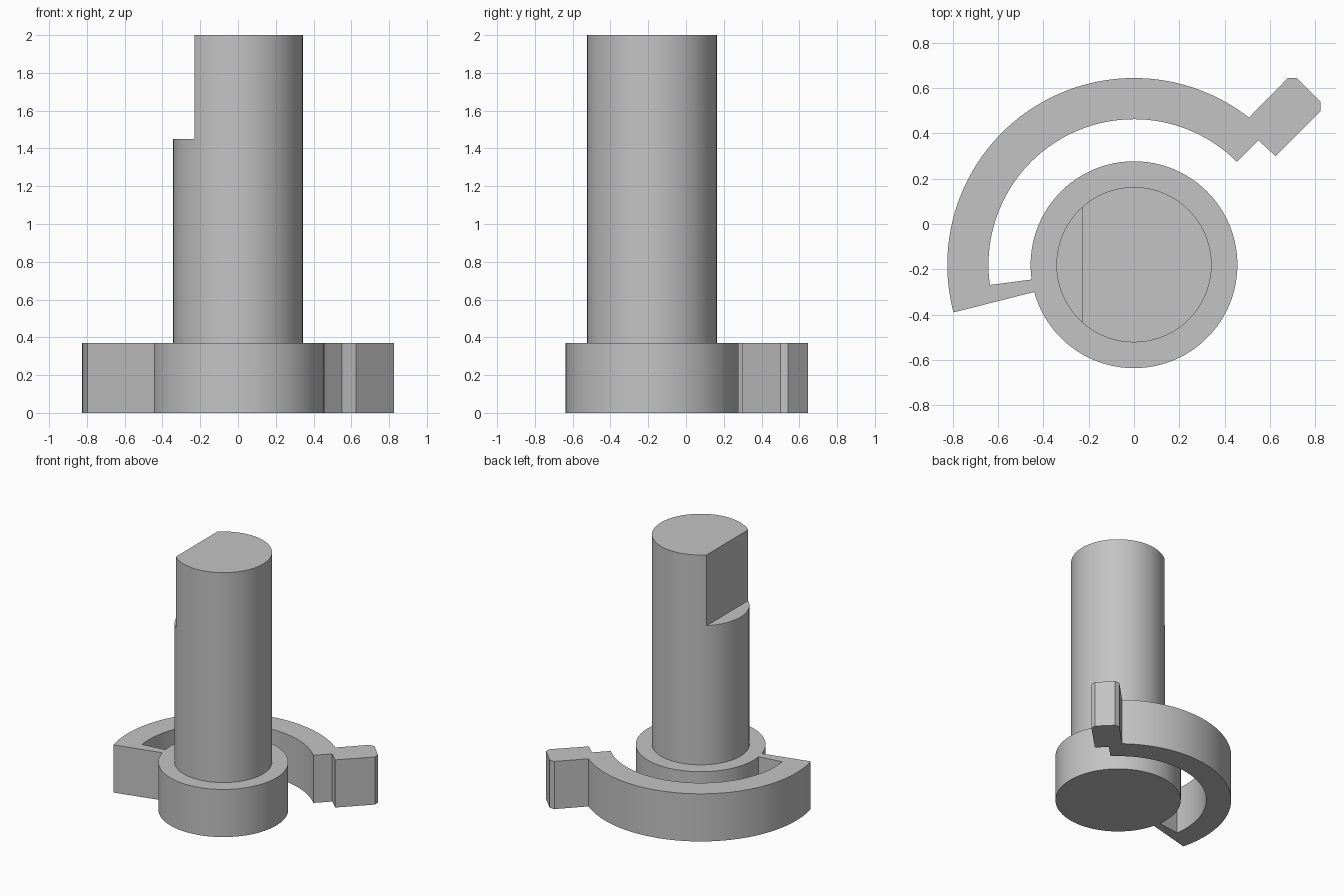
import bpy, bmesh
from math import radians, cos, sin, tau

cube = bpy.data.objects.get("Cube")
if cube:
    bpy.data.objects.remove(cube, do_unlink=True)

CENTRE_Y = -0.18
HUB_R, HUB_H = 0.457, 0.37
SHAFT_R, TOP = 0.343, 2.0
FLAT_X, FLAT_Z = -0.23, 1.45
ARM_OUT, ARM_IN = 0.825, 0.643

grey = bpy.data.materials.new("plain grey")
grey.use_nodes = True
grey.diffuse_color = (0.55, 0.55, 0.55, 1)
grey.node_tree.nodes["Principled BSDF"].inputs["Base Color"].default_value = grey.diffuse_color


def arc(radius, start, end, steps):
    """Points on an arc about the shaft axis, angles in degrees."""
    angles = [radians(start + (end - start) * i / steps) for i in range(steps + 1)]
    return [(radius * cos(a), CENTRE_Y + radius * sin(a)) for a in angles]


def prism(name, outline, bottom, top):
    """Extrude a closed outline upwards."""
    bm = bmesh.new()
    face = bm.faces.new([bm.verts.new((x, y, bottom)) for x, y in outline])
    walls = bmesh.ops.extrude_face_region(bm, geom=[face])
    moved = [v for v in walls["geom"] if isinstance(v, bmesh.types.BMVert)]
    bmesh.ops.translate(bm, verts=moved, vec=(0, 0, top - bottom))
    bmesh.ops.recalc_face_normals(bm, faces=bm.faces)
    mesh = bpy.data.meshes.new(name)
    bm.to_mesh(mesh)
    bm.free()
    mesh.materials.append(grey)
    obj = bpy.data.objects.new(name, mesh)
    bpy.context.collection.objects.link(obj)
    return obj


def activate(obj):
    bpy.ops.object.select_all(action="DESELECT")
    obj.select_set(True)
    bpy.context.view_layer.objects.active = obj


def circle(radius):
    return arc(radius, 0, 360, 96)[:-1]


# Round hub and the shaft standing on it
hub = prism("hub", circle(HUB_R), 0, HUB_H)
shaft = prism("shaft", circle(SHAFT_R), HUB_H - 0.05, TOP)

# Flat cut into the upper part of the shaft
cutter = prism("flat_cutter", [(-1, -1), (FLAT_X, -1), (FLAT_X, 1), (-1, 1)], FLAT_Z, TOP + 0.2)
cutter.hide_render = True
cut = shaft.modifiers.new("flat", "BOOLEAN")
cut.operation = "DIFFERENCE"
cut.solver = "EXACT"
cut.object = cutter
activate(shaft)
bpy.ops.object.modifier_apply(modifier=cut.name)
bpy.data.objects.remove(cutter, do_unlink=True)

# Curved arm: outer edge, chamfered catch, inner edge, thin web to the hub
catch = [(0.68, 0.645), (0.72, 0.645), (0.825, 0.54), (0.825, 0.50),
         (0.625, 0.30), (0.55, 0.37)]
web = [(-0.45, -0.245), (-0.44, -0.30)]
arm = prism("curved_arm",
            arc(ARM_OUT, 194.8, 52, 64) + catch + arc(ARM_IN, 45, 188, 64) + web,
            0, HUB_H)

# Smooth round walls, crisp edges
for part in (hub, shaft, arm):
    activate(part)
    bpy.ops.object.shade_smooth_by_angle(angle=radians(20))
